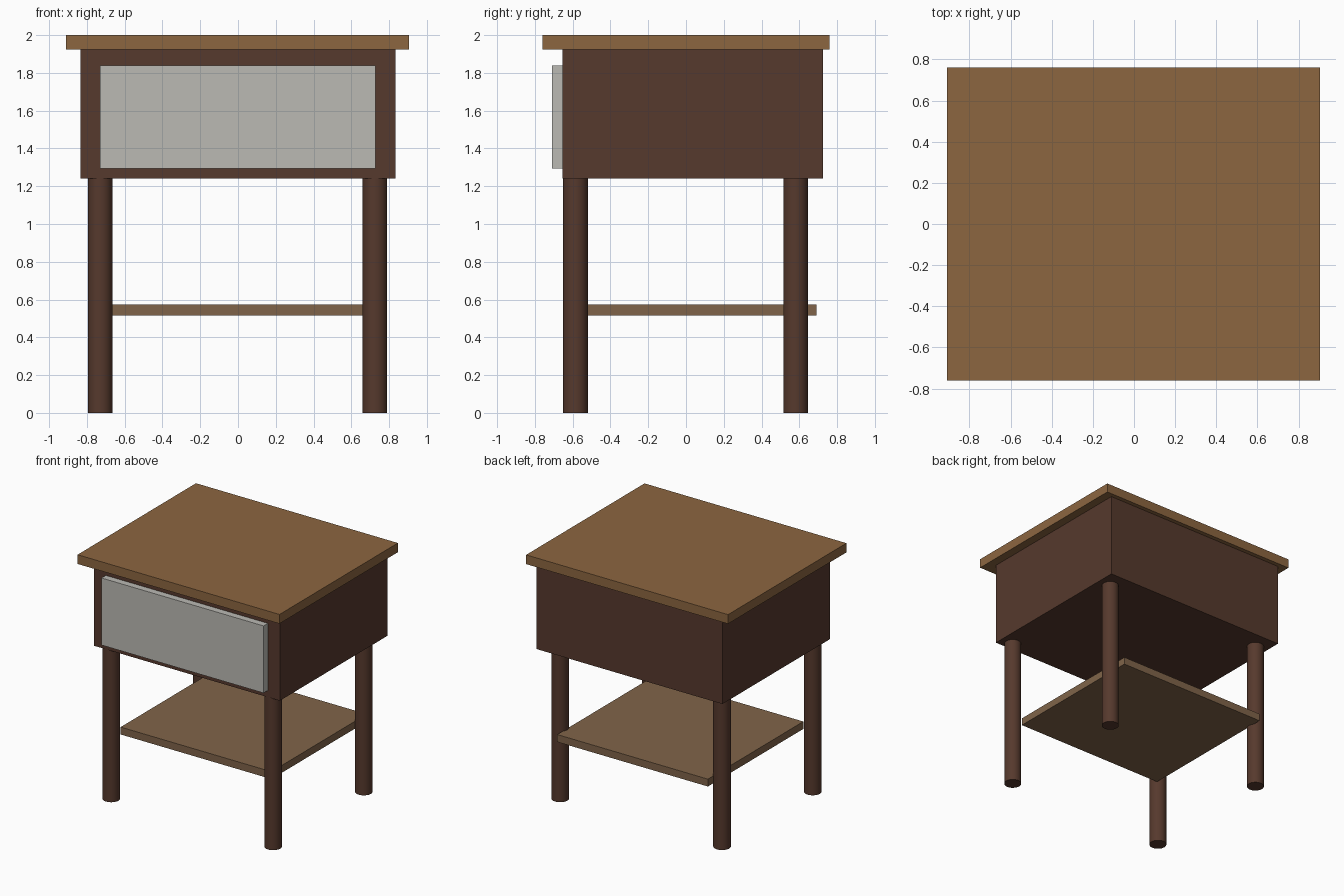
import bpy
import math

if "Cube" in bpy.data.objects:
    bpy.data.objects.remove(bpy.data.objects["Cube"], do_unlink=True)


def make_material(name, rgb):
    mat = bpy.data.materials.new(name)
    mat.use_nodes = True
    mat.diffuse_color = (*rgb, 1)
    mat.node_tree.nodes["Principled BSDF"].inputs["Base Color"].default_value = (*rgb, 1)
    return mat


def box(name, x, y, z, mat):
    """Box from (low, high) ranges on each axis."""
    spans = (x, y, z)
    bpy.ops.mesh.primitive_cube_add(size=1, location=[(a + b) / 2 for a, b in spans])
    obj = bpy.context.object
    obj.name = name
    obj.scale = [b - a for a, b in spans]
    bpy.ops.object.transform_apply(location=False, rotation=False, scale=True)
    obj.data.materials.append(mat)
    return obj


def leg(name, x, y, mat):
    bpy.ops.mesh.primitive_cylinder_add(vertices=32, radius=0.065, depth=1.24,
                                        location=(x, y, 0.62))
    obj = bpy.context.object
    obj.name = name
    obj.data.materials.append(mat)
    bpy.ops.object.shade_smooth_by_angle(angle=math.radians(40))


oak = make_material("oak brown", (0.263, 0.133, 0.051))
walnut = make_material("dark walnut", (0.093, 0.041, 0.026))
shelf_wood = make_material("dull brown", (0.216, 0.127, 0.067))
pale_grey = make_material("pale grey", (0.497, 0.491, 0.456))

# Table top, cabinet and drawer front
box("table_top", (-0.91, 0.905), (-0.76, 0.76), (1.925, 2.0), oak)
box("cabinet", (-0.835, 0.835), (-0.655, 0.725), (1.24, 1.925), walnut)
box("drawer_front", (-0.73, 0.727), (-0.71, -0.655), (1.295, 1.84), pale_grey)

# Lower shelf, reaching past the back legs
box("lower_shelf", (-0.68, 0.675), (-0.535, 0.69), (0.515, 0.575), shelf_wood)

# Four round legs
for side, x in (("left", 0.725), ("right", -0.73)):
    for end, y in (("front", -0.585), ("back", 0.58)):
        leg(f"{end}_{side}_leg", x, y, walnut)
